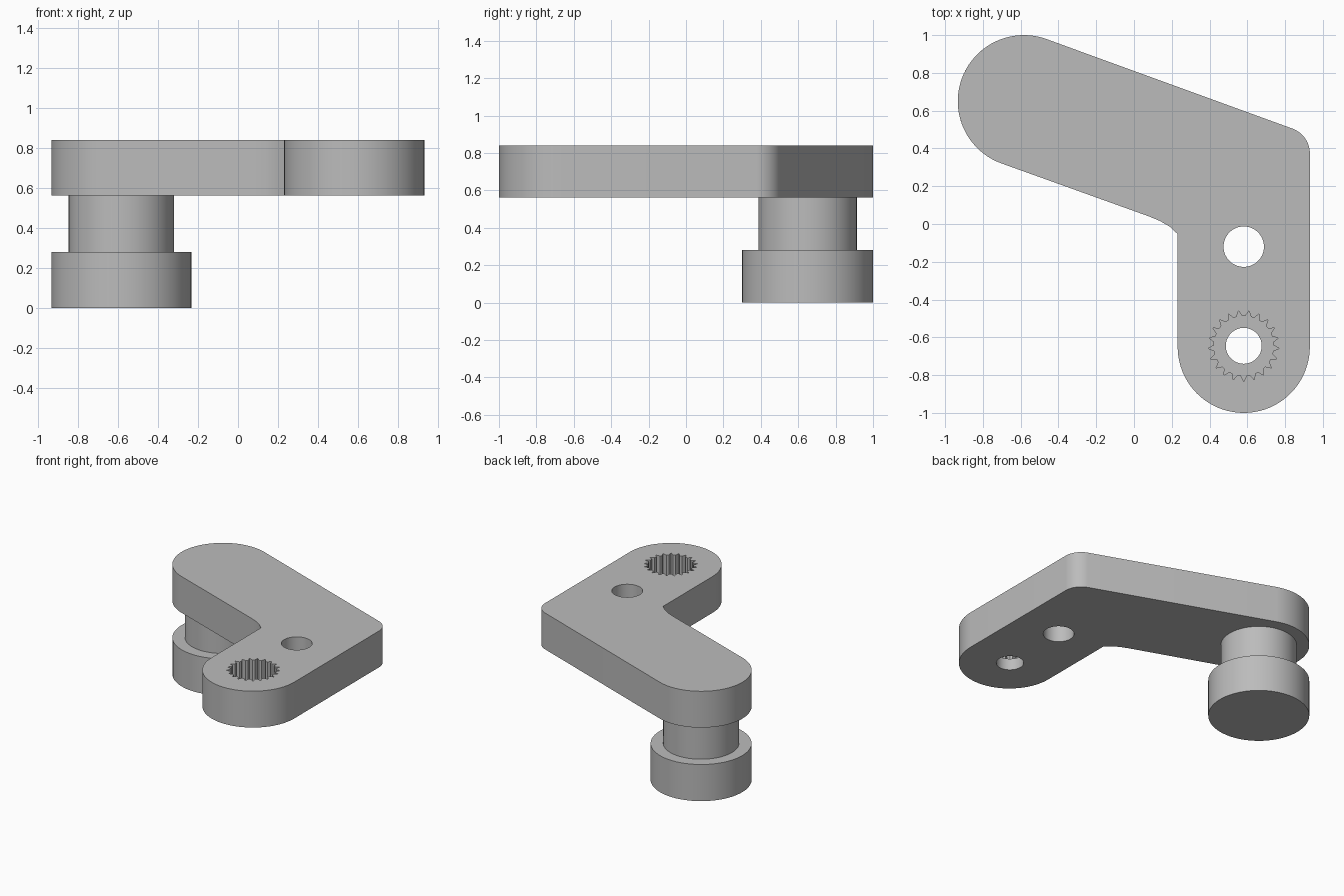
import bpy, bmesh
from math import sin, cos, pi, radians
from mathutils import Vector

cube = bpy.data.objects.get("Cube")
if cube:
    bpy.data.objects.remove(cube, do_unlink=True)

grey = bpy.data.materials.new("plain grey")
grey.use_nodes = True
colour = (0.5, 0.5, 0.5, 1)
grey.diffuse_color = colour
grey.node_tree.nodes["Principled BSDF"].inputs["Base Color"].default_value = colour

R = 0.35                       # end radius of both arms
PIN = Vector((-0.583, 0.65))   # centre of the rear arm end
HUB = Vector((0.581, -0.65))   # centre of the front arm end
LOW, TOP = 0.562, 0.84         # underside and top of the lever
TILT = radians(70)             # direction square to the rear arm


def arc(centre, radius, start, end, steps):
    """Points along an arc, angles in radians."""
    angles = [start + (end - start) * i / steps for i in range(steps + 1)]
    return [Vector((centre[0] + radius * cos(a), centre[1] + radius * sin(a))) for a in angles]


def circle(centre, radius, steps=64):
    return arc(centre, radius, 0, 2 * pi, steps)[:-1]


def prism(name, outline, z0, z1):
    """Closed solid raised from a flat counter-clockwise outline."""
    bm = bmesh.new()
    base = bm.faces.new([bm.verts.new((p[0], p[1], z0)) for p in outline])
    raised = bmesh.ops.extrude_face_region(bm, geom=[base], use_keep_orig=True)
    moved = [v for v in raised["geom"] if isinstance(v, bmesh.types.BMVert)]
    bmesh.ops.translate(bm, verts=moved, vec=(0, 0, z1 - z0))
    bmesh.ops.recalc_face_normals(bm, faces=bm.faces)
    mesh = bpy.data.meshes.new(name)
    bm.to_mesh(mesh)
    bm.free()
    mesh.materials.append(grey)
    obj = bpy.data.objects.new(name, mesh)
    bpy.context.collection.objects.link(obj)
    return obj


def activate(obj):
    bpy.ops.object.select_all(action='DESELECT')
    obj.select_set(True)
    bpy.context.view_layer.objects.active = obj


def cut(target, cutter):
    mod = target.modifiers.new("cut", 'BOOLEAN')
    mod.object, mod.operation, mod.solver = cutter, 'DIFFERENCE', 'EXACT'
    activate(target)
    bpy.ops.object.modifier_apply(modifier=mod.name)
    bpy.data.objects.remove(cutter, do_unlink=True)


# Bent lever: rounded front end, outer corner, rounded rear end, inner corner
bend = 0.14
right = HUB.x + R
edge = PIN + R * Vector((cos(TILT), sin(TILT)))
corner_y = edge.y - (right - edge.x) / math_tan if (math_tan := sin(TILT) / cos(TILT)) else 0
bend_centre = (right - bend, corner_y - bend * sin(TILT / 2) / cos(TILT / 2))
outline = arc(HUB, R, pi, 2 * pi, 40)
outline += arc(bend_centre, bend, 0, TILT, 14)
outline += arc(PIN, R, TILT, TILT + pi, 40)
outline += [Vector(p) for p in ((0.08, 0.04), (0.14, 0.015), (0.19, -0.015), (HUB.x - R, -0.053))]
lever = prism("lever", outline, LOW, TOP)

# Through holes
cut(lever, prism("pivot_hole", circle((HUB.x, -0.12), 0.107), LOW - 0.1, TOP + 0.1))
cut(lever, prism("screw_hole", circle((HUB.x, -0.645), 0.095), LOW - 0.1, TOP + 0.1))

# Toothed socket sunk into the top
teeth = 21
socket = []
for i in range(teeth):
    for offset, radius in ((-0.32, 0.158), (0, 0.188), (0.32, 0.158)):
        a = -pi / 2 + (i + offset) * 2 * pi / teeth
        socket.append(Vector((HUB.x + radius * cos(a), -0.645 + radius * sin(a))))
cut(lever, prism("toothed_socket", socket, TOP - 0.19, TOP + 0.1))

# Stepped pin below the rear end
neck = prism("pin_neck", circle(PIN, 0.263), 0.28, LOW)
foot = prism("pin_foot", circle(PIN, R), 0, 0.28)

for part in (lever, neck, foot):
    activate(part)
    bpy.ops.object.shade_smooth_by_angle(angle=radians(20))
